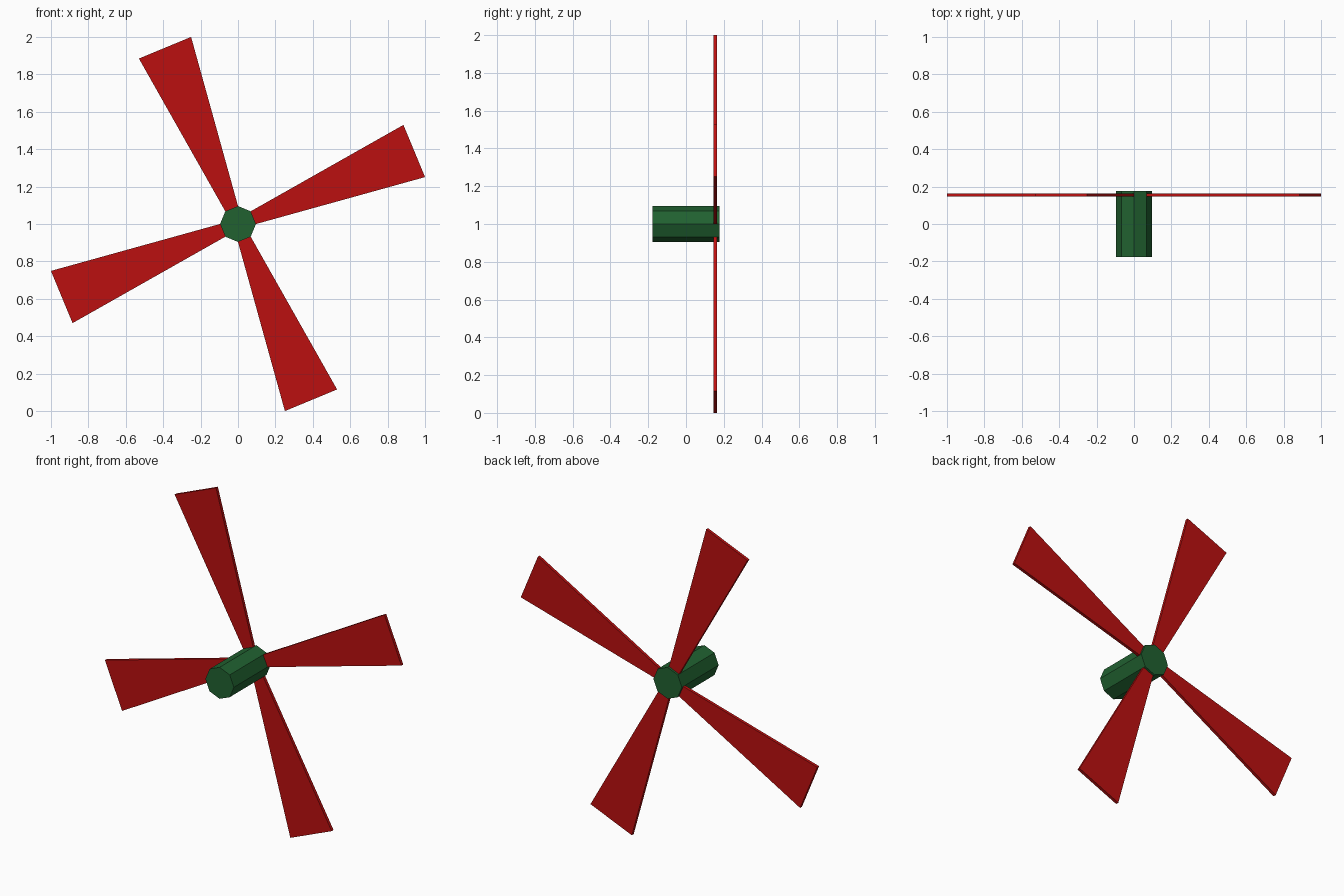
import bpy, bmesh, math
from mathutils import Matrix

if "Cube" in bpy.data.objects:
    bpy.data.objects.remove(bpy.data.objects["Cube"])

CENTRE_Z = 1.0
HUB_R, HUB_LEN = 0.096, 0.354
BLADE_Y, BLADE_T = 0.155, 0.018


def material(name, rgb):
    m = bpy.data.materials.new(name)
    m.diffuse_color = (*rgb, 1)
    m.use_nodes = True
    m.node_tree.nodes["Principled BSDF"].inputs["Base Color"].default_value = m.diffuse_color
    return m


def add_object(name, bm, mat):
    bmesh.ops.recalc_face_normals(bm, faces=bm.faces)
    mesh = bpy.data.meshes.new(name)
    bm.to_mesh(mesh)
    bm.free()
    mesh.materials.append(mat)
    ob = bpy.data.objects.new(name, mesh)
    ob.location = (0, 0, CENTRE_Z)
    bpy.context.collection.objects.link(ob)
    return ob


def extruded_profile(points, y0, y1):
    """Closed prism from an x/z outline, extruded along y."""
    bm = bmesh.new()
    face = bm.faces.new([bm.verts.new((x, y0, z)) for x, z in points])
    new = bmesh.ops.extrude_face_region(bm, geom=[face], use_keep_orig=True)["geom"]
    verts = [g for g in new if isinstance(g, bmesh.types.BMVert)]
    bmesh.ops.translate(bm, verts=verts, vec=(0, y1 - y0, 0))
    return bm


green = material("hub_green", (0.015, 0.12, 0.03))
red = material("blade_red", (0.5, 0.005, 0.005))

# Octagonal hub lying along y
octagon = [(HUB_R * math.cos(k * math.pi / 4), HUB_R * math.sin(k * math.pi / 4))
           for k in range(8)]
add_object("hub", extruded_profile(octagon, -HUB_LEN / 2, HUB_LEN / 2), green)

# Four flared blades, each growing from every second hub face
root_r = HUB_R * math.cos(math.pi / 8)
root_w = HUB_R * math.sin(math.pi / 8)
outline = [(root_r, -root_w), (1.02, -0.151), (1.02, 0.151), (root_r, root_w)]
for i in range(4):
    bm = extruded_profile(outline, BLADE_Y - BLADE_T / 2, BLADE_Y + BLADE_T / 2)
    # negative turn about y is anticlockwise seen from the front
    turn = Matrix.Rotation(-math.radians(22.5 + 90 * i), 3, 'Y')
    bmesh.ops.transform(bm, matrix=turn.to_4x4(), verts=bm.verts)
    add_object(f"blade_{i + 1}", bm, red)
